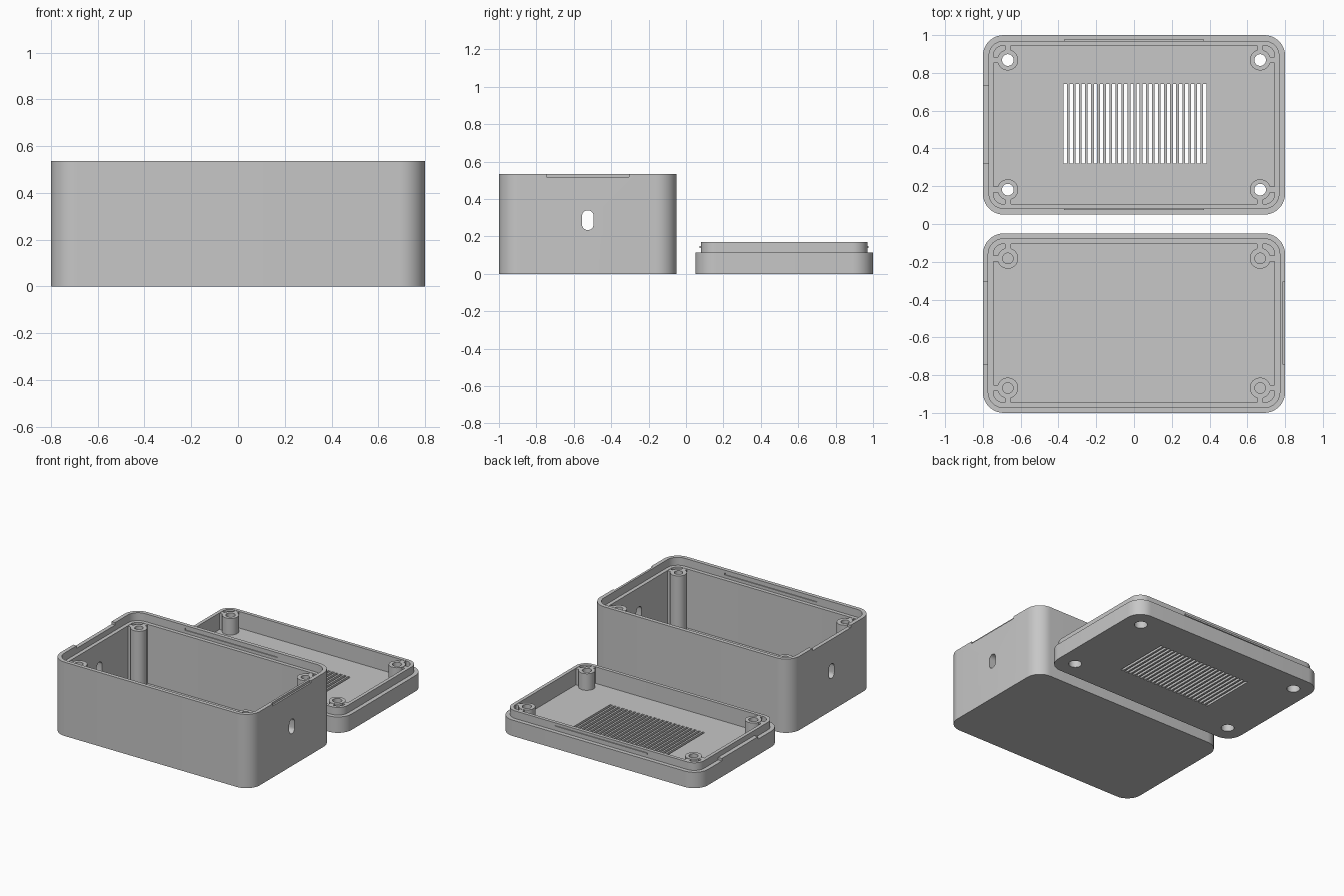
import bpy, bmesh, math
from mathutils import Matrix

cube = bpy.data.objects.get("Cube")
if cube:
    bpy.data.objects.remove(cube)

GREY = bpy.data.materials.new("light_grey_plastic")
GREY.use_nodes = True
GREY.diffuse_color = (0.57, 0.57, 0.57, 1)
GREY.node_tree.nodes["Principled BSDF"].inputs["Base Color"].default_value = GREY.diffuse_color

HALF_X, HALF_Y, RADIUS = 0.8, 0.475, 0.11
BOX_Y, LID_Y = -0.525, 0.525
WALL, STEP, FLOOR = 0.055, 0.028, 0.05
POST_X, POST_Y, POST_R = 0.668, 0.343, 0.055
BOX_TOP, BOX_STEP = 0.535, 0.478
LID_RIM, LID_TOP = 0.115, 0.17


def finish(name, bm):
    bmesh.ops.recalc_face_normals(bm, faces=bm.faces)
    mesh = bpy.data.meshes.new(name)
    bm.to_mesh(mesh)
    bm.free()
    mesh.materials.append(GREY)
    obj = bpy.data.objects.new(name, mesh)
    bpy.context.collection.objects.link(obj)
    return obj


def outline(inset, steps=10):
    """Rounded rectangle of the case, moved inwards by inset."""
    r = RADIUS - inset
    pts = []
    for k, (sx, sy) in enumerate([(1, 1), (-1, 1), (-1, -1), (1, -1)]):
        for i in range(steps + 1):
            a = math.pi / 2 * (k + i / steps)
            pts.append((sx * (HALF_X - RADIUS) + r * math.cos(a),
                        sy * (HALF_Y - RADIUS) + r * math.sin(a)))
    return pts


def circle(r, n=32):
    return [(r * math.cos(2 * math.pi * i / n), r * math.sin(2 * math.pi * i / n)) for i in range(n)]


def loft(name, sections, centre=(0, 0), closed=False):
    """Join a stack of (outline, z) sections, capped or closed to a ring."""
    bm = bmesh.new()
    rings = [[bm.verts.new((x + centre[0], y + centre[1], z)) for x, y in pts] for pts, z in sections]
    pairs = list(zip(rings, rings[1:]))
    if closed:
        pairs.append((rings[-1], rings[0]))
    else:
        bm.faces.new(rings[0])
        bm.faces.new(rings[-1])
    for a, b in pairs:
        for i in range(len(a)):
            j = (i + 1) % len(a)
            bm.faces.new((a[i], a[j], b[j], b[i]))
    return finish(name, bm)


def block(name, x, y, z):
    """Box from (min, max) pairs."""
    bm = bmesh.new()
    size = [b - a for a, b in (x, y, z)]
    mid = [(a + b) / 2 for a, b in (x, y, z)]
    bmesh.ops.create_cube(bm, size=1, matrix=Matrix.Translation(mid) @ Matrix.Diagonal((*size, 1)))
    return finish(name, bm)


def cut(target, cutters):
    for c in cutters:
        mod = target.modifiers.new("cut", 'BOOLEAN')
        mod.operation, mod.solver, mod.object = 'DIFFERENCE', 'EXACT', c
    bpy.context.view_layer.update()
    deps = bpy.context.evaluated_depsgraph_get()
    mesh = bpy.data.meshes.new_from_object(target.evaluated_get(deps))
    target.modifiers.clear()
    target.data = mesh
    for c in cutters:
        bpy.data.objects.remove(c)


def smooth(obj):
    bpy.ops.object.select_all(action='DESELECT')
    obj.select_set(True)
    bpy.context.view_layer.objects.active = obj
    bpy.ops.object.shade_smooth_by_angle(angle=math.radians(30))


CORNERS = [(sx, sy) for sx in (-1, 1) for sy in (-1, 1)]


def ribs(prefix, y0, top):
    """Webs tying each screw post to its two neighbouring walls."""
    for i, (sx, sy) in enumerate(CORNERS):
        px, py = sx * POST_X, y0 + sy * POST_Y
        ends_x = sorted((px + sx * 0.048, sx * (HALF_X - WALL + 0.004)))
        ends_y = sorted((py + sy * 0.048, y0 + sy * (HALF_Y - WALL + 0.004)))
        block(f"{prefix}_side_rib_{i}", ends_x, (py - 0.016, py + 0.016), (FLOOR, top))
        block(f"{prefix}_end_rib_{i}", (px - 0.016, px + 0.016), ends_y, (FLOOR, top))


# Deep box with a stepped rim
box = loft("box_shell", [(outline(i), z) for i, z in [
    (0, 0), (0, BOX_TOP), (STEP, BOX_TOP), (STEP, BOX_STEP), (WALL, BOX_STEP), (WALL, FLOOR)]], (0, BOX_Y))

# Cable hole through both ends, rim notches and snap grooves
bm = bmesh.new()
ends = []
for x in (-1, 1):
    pts = [(0.031 * math.cos(a), 0.031 * math.sin(a) + (0.022 if i < 13 else -0.022))
           for i in range(26) for a in [math.pi * (i if i < 13 else i - 1) / 12]]
    ends.append([bm.verts.new((x, BOX_Y + y, 0.287 + z)) for y, z in pts])
bm.faces.new(ends[0])
bm.faces.new(ends[1])
for i in range(26):
    j = (i + 1) % 26
    bm.faces.new((ends[0][i], ends[0][j], ends[1][j], ends[1][i]))
cutters = [finish("cable_hole_cutter", bm)]
span = (BOX_Y - 0.22, BOX_Y + 0.22)
cutters.append(block("rim_notch_cutter", (-0.9, -HALF_X + STEP + 0.002), span, (BOX_TOP - 0.018, 0.6)))
cutters.append(block("pry_notch_cutter", (HALF_X - 0.012, 0.9), span, (BOX_TOP - 0.016, 0.6)))
for s in (-1, 1):
    edge = BOX_Y + s * (HALF_Y - STEP)
    cutters.append(block("snap_groove_cutter", (-0.37, 0.37), (edge - 0.007, edge + 0.007), (0.5, 0.515)))
cut(box, cutters)
smooth(box)

# Box screw posts with blind holes
for i, (sx, sy) in enumerate(CORNERS):
    smooth(loft(f"box_post_{i}", [(circle(r), z) for r, z in [
        (POST_R, FLOOR), (POST_R, BOX_STEP), (0.028, BOX_STEP), (0.028, 0.2)]],
        (sx * POST_X, BOX_Y + sy * POST_Y)))
ribs("box", BOX_Y, BOX_STEP - 0.002)

# Shallow lid with a raised lip
lid = loft("lid_shell", [(outline(i), z) for i, z in [
    (0, 0), (0, LID_RIM), (STEP + 0.002, LID_RIM), (STEP + 0.002, LID_TOP),
    (WALL, LID_TOP), (WALL, FLOOR)]], (0, LID_Y))

# Vent slots and screw holes through the lid floor
cutters = []
for i in range(24):
    x = -0.365 + i * 0.0322
    cutters.append(block("vent_cutter", (x - 0.009, x + 0.009), (0.32, 0.74), (-0.1, 0.1)))
for sx, sy in CORNERS:
    cutters.append(loft("screw_cutter", [(circle(0.044), -0.1), (circle(0.044), 0.08)],
                        (sx * POST_X, LID_Y + sy * POST_Y)))
cut(lid, cutters)
smooth(lid)

# Lid screw posts, counterbored from below
for i, (sx, sy) in enumerate(CORNERS):
    smooth(loft(f"lid_post_{i}", [(circle(r), z) for r, z in [
        (POST_R, FLOOR), (POST_R, LID_TOP), (0.031, LID_TOP), (0.031, 0.1),
        (0.044, 0.1), (0.044, FLOOR)]], (sx * POST_X, LID_Y + sy * POST_Y), closed=True))
ribs("lid", LID_Y, LID_TOP - 0.002)

# Rim tab that fills the box notch, and snap ridges on the lip
block("lid_rim_tab", (-HALF_X, -HALF_X + STEP + 0.004), (LID_Y - 0.207, LID_Y + 0.207), (LID_RIM - 0.01, LID_RIM + 0.018))
for side, s in (("front", -1), ("back", 1)):
    edge = LID_Y + s * (HALF_Y - STEP)
    block(f"snap_ridge_{side}", (-0.37, 0.37), (edge - 0.005, edge + 0.005), (0.137, 0.15))
